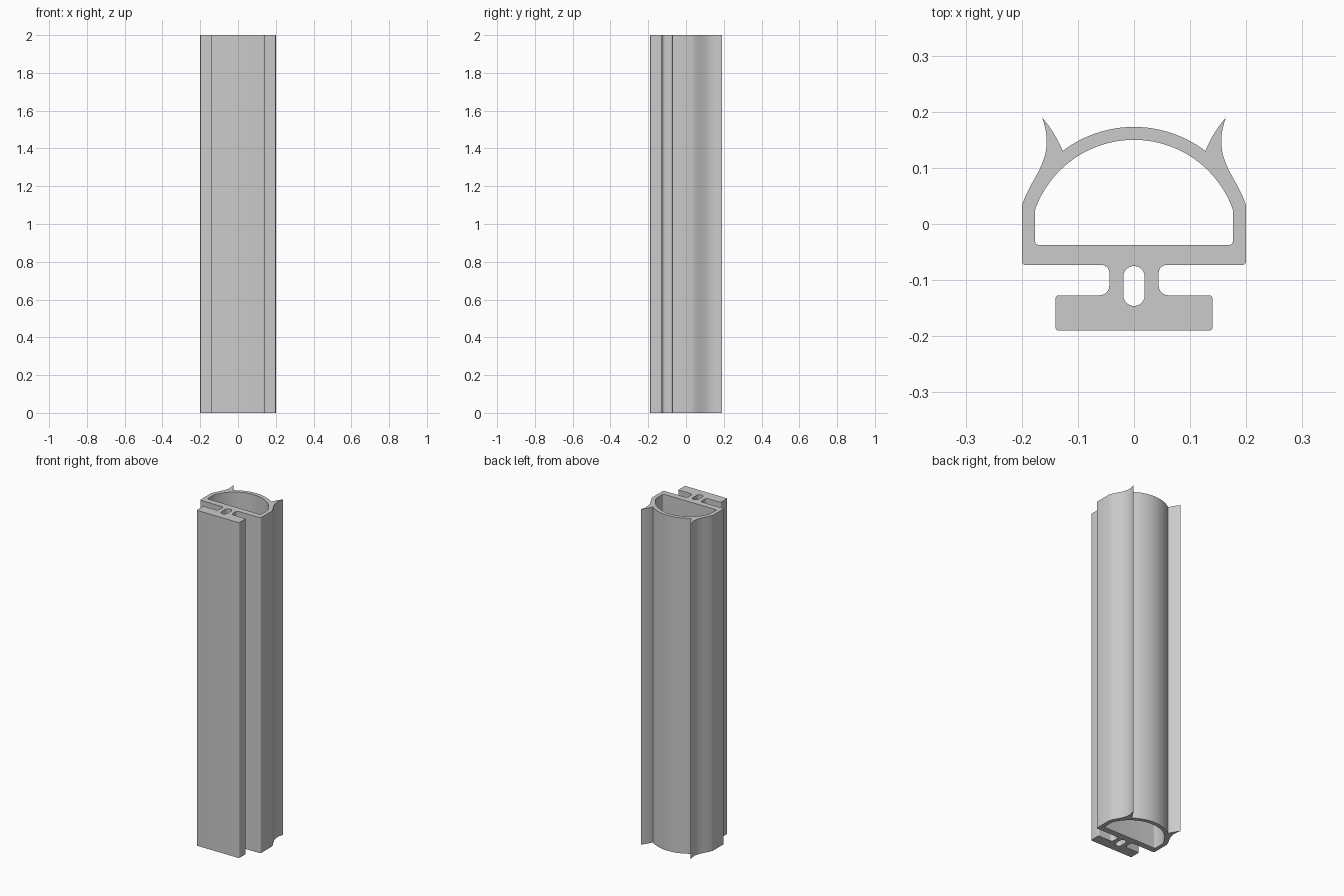
import bpy
from math import cos, sin, pi, radians, sqrt
from mathutils import Vector
from mathutils.geometry import interpolate_bezier

cube = bpy.data.objects.get("Cube")
if cube:
    bpy.data.objects.remove(cube, do_unlink=True)

HEIGHT = 2.0
ARC_Y = -0.037      # centre shared by the inner and outer dome arcs
R_OUT, R_IN = 0.21, 0.187


def fillet(prev, corner, nxt, r, steps=6):
    """Round a right-angled corner with an arc."""
    c = Vector(corner)
    a = (Vector(prev) - c).normalized() * r
    b = (Vector(nxt) - c).normalized() * r
    turns = [i / steps * pi / 2 for i in range(steps + 1)]
    return [c + a * (1 - sin(t)) + b * (1 - cos(t)) for t in turns]


def rounded(path):
    """Round the inner points of an open path of (x, y, radius)."""
    pts = [Vector(path[0][:2])]
    for p, c, n in zip(path, path[1:], path[2:]):
        pts += fillet(p[:2], c[:2], n[:2], c[2])
    return pts + [Vector(path[-1][:2])]


def dome(radius, x_start, steps=24):
    """Arc from x_start up to the crown, stopping just before x = 0."""
    xs = [x_start * cos(i / steps * pi / 2) for i in range(steps)]
    return [Vector((x, ARC_Y + sqrt(radius ** 2 - x * x))) for x in xs]


def bezier(a, b, c, d, n=12):
    return [p.to_2d() for p in interpolate_bezier(*(Vector(q).to_3d() for q in (a, b, c, d)), n)]


def mirrored(half):
    """Close a right-hand half outline by mirroring it over x = 0."""
    half = [p for p in half if p.x > 1e-5]
    return half + [Vector((-p.x, p.y)) for p in reversed(half)]


# Outer outline: foot, neck, body, lip and dome
tip, root = (0.164, 0.19), (0.127, 0.13)
outer = rounded([(0, -0.19, 0), (0.14, -0.19, 0.006), (0.14, -0.127, 0.006),
                 (0.044, -0.127, 0.017), (0.044, -0.073, 0.014),
                 (0.2, -0.073, 0.007), (0.2, 0.032, 0)])
outer += bezier((0.2, 0.032), (0.189, 0.067), (0.174, 0.08), (0.161, 0.115))[1:]
outer += bezier((0.161, 0.115), (0.153, 0.138), (0.154, 0.164), tip)[1:]
outer += bezier(tip, (0.15, 0.174), (0.137, 0.154), root)[1:-1]
outer += dome(R_OUT, root[0])

# Hollow chamber behind the dome
chamber = rounded([(0, -0.037, 0), (0.176, -0.037, 0.005), (0.176, 0.027, 0)])[:-1]
chamber += dome(R_IN, 0.176)

# Round-ended slot through the neck
SLOT_R, LOW, HIGH = 0.019, -0.127, -0.094
slot = [Vector((SLOT_R * cos(t), (LOW if t <= 0 else HIGH) + SLOT_R * sin(t)))
        for t in (radians(a) for a in range(-80, 90, 10))]
slot.insert(9, Vector((SLOT_R, HIGH)))

# Filled flat profile extruded along z
curve = bpy.data.curves.new("seal_profile", 'CURVE')
curve.dimensions = '2D'
curve.fill_mode = 'BOTH'
curve.extrude = HEIGHT / 2
for half in (outer, chamber, slot):
    loop = mirrored(half)
    spline = curve.splines.new('POLY')
    spline.points.add(len(loop) - 1)
    for point, co in zip(spline.points, loop):
        point.co = (co.x, co.y, 0, 1)
    spline.use_cyclic_u = True

seal = bpy.data.objects.new("seal_strip", curve)
bpy.context.collection.objects.link(seal)
seal.location.z = HEIGHT / 2
bpy.ops.object.select_all(action='DESELECT')
seal.select_set(True)
bpy.context.view_layer.objects.active = seal
bpy.ops.object.convert(target='MESH')
seal = bpy.context.object

# Weld the caps to the walls
bpy.ops.object.mode_set(mode='EDIT')
bpy.ops.mesh.select_all(action='SELECT')
bpy.ops.mesh.remove_doubles(threshold=0.00005)
bpy.ops.mesh.normals_make_consistent(inside=False)
bpy.ops.object.mode_set(mode='OBJECT')
bpy.ops.object.shade_smooth_by_angle(angle=radians(30))

# Single grey material
grey = bpy.data.materials.new("grey_rubber")
grey.use_nodes = True
colour = (0.6, 0.6, 0.6, 1)
grey.diffuse_color = colour
grey.node_tree.nodes["Principled BSDF"].inputs["Base Color"].default_value = colour
seal.data.materials.clear()
seal.data.materials.append(grey)
